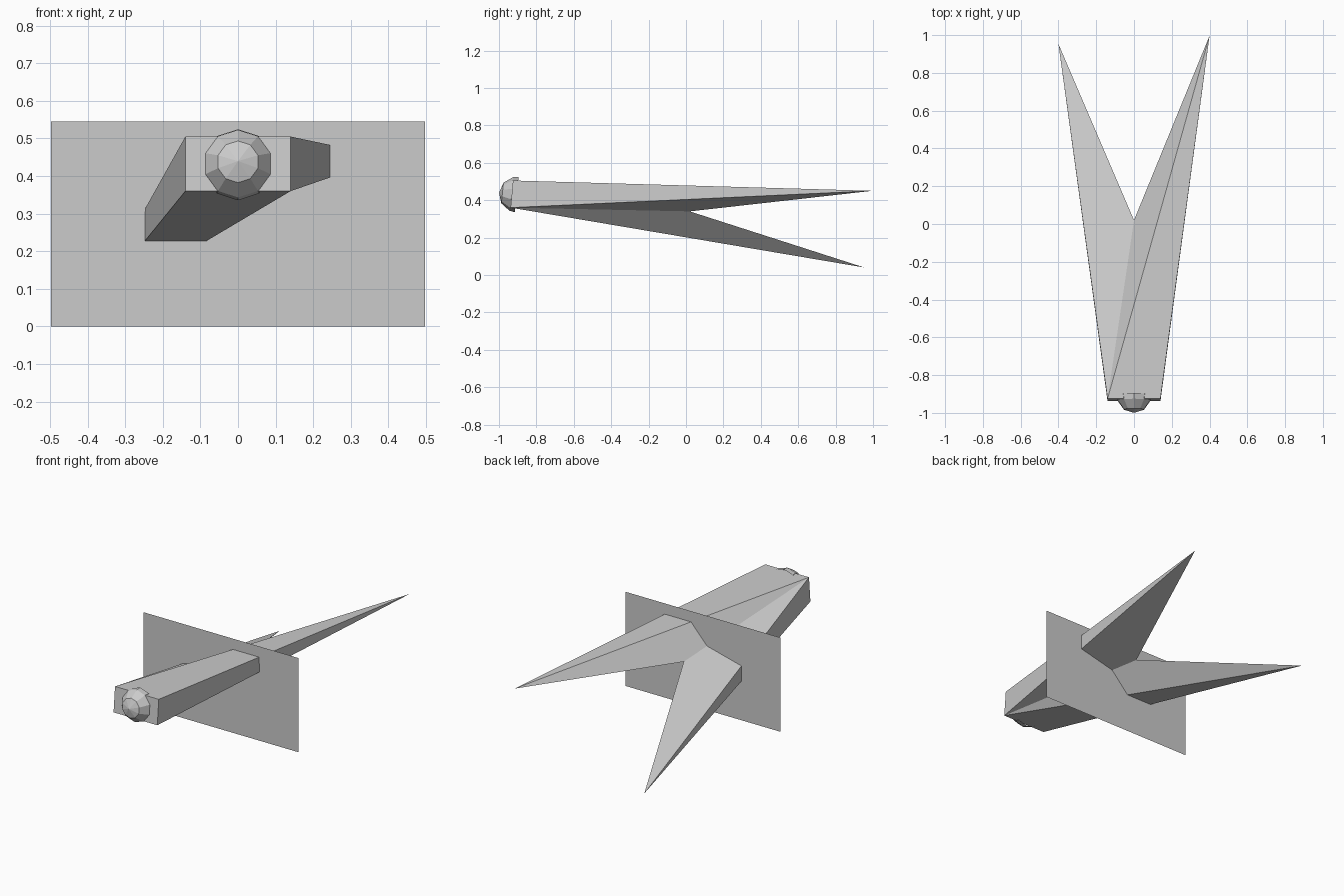
import bpy, bmesh
from math import sin, cos, pi, radians
from mathutils import Matrix, Vector

if "Cube" in bpy.data.objects:
    bpy.data.objects.remove(bpy.data.objects["Cube"])


def make_object(name, verts, faces):
    mesh = bpy.data.meshes.new(name)
    bm = bmesh.new()
    vs = [bm.verts.new(v) for v in verts]
    for f in faces:
        bm.faces.new([vs[i] for i in f])
    bmesh.ops.recalc_face_normals(bm, faces=bm.faces[:])
    bm.to_mesh(mesh)
    bm.free()
    ob = bpy.data.objects.new(name, mesh)
    bpy.context.collection.objects.link(ob)
    return ob


# Forked body: blunt nose, two pointed prongs meeting at a single notch point
body = {
    "left_top": (-0.14, -0.925, 0.505), "right_top": (0.14, -0.925, 0.505),
    "left_low": (-0.14, -0.938, 0.36), "right_low": (0.14, -0.938, 0.36),
    "left_tip": (-0.40, 0.953, 0.04), "right_tip": (0.40, 0.997, 0.45),
    "notch": (0, 0.02, 0.34),
}
LT, RT, LL, RL, TL, TR, N = range(7)
make_object("forked_body", list(body.values()), [
    (LT, RT, RL, LL),                           # nose
    (LT, LL, TL), (RT, TR, RL),                 # sides
    (LT, TR, RT), (LT, N, TR), (LT, TL, N),     # top
    (LL, RL, TL), (RL, N, TL), (RL, TR, N),     # underside
])

# Nose dome: ten-sided half sphere, pole to the front, leaning back with the nose
R, SIDES = 0.095, 10
place = Matrix.Translation((0, -0.905, 0.43)) @ Matrix.Rotation(radians(-6), 4, 'X')
verts = [place @ Vector((0, -R, 0))]
for polar in (36, 72, 90):
    p = radians(polar)
    for i in range(SIDES):
        a = 2 * pi * i / SIDES
        verts.append(place @ Vector((R * sin(p) * sin(a), -R * cos(p), R * sin(p) * cos(a))))
faces = []
for i in range(SIDES):
    j = (i + 1) % SIDES
    faces.append((0, 1 + i, 1 + j))
    for k in (1, 1 + SIDES):
        faces.append((k + i, k + SIDES + i, k + SIDES + j, k + j))
make_object("nose_dome", verts, faces)

# Upright thin panel crossing the body
W, H, Y = 0.497, 0.545, -0.155
make_object("cross_panel", [(-W, Y, 0), (W, Y, 0), (W, Y, H), (-W, Y, H)], [(0, 1, 2, 3)])
